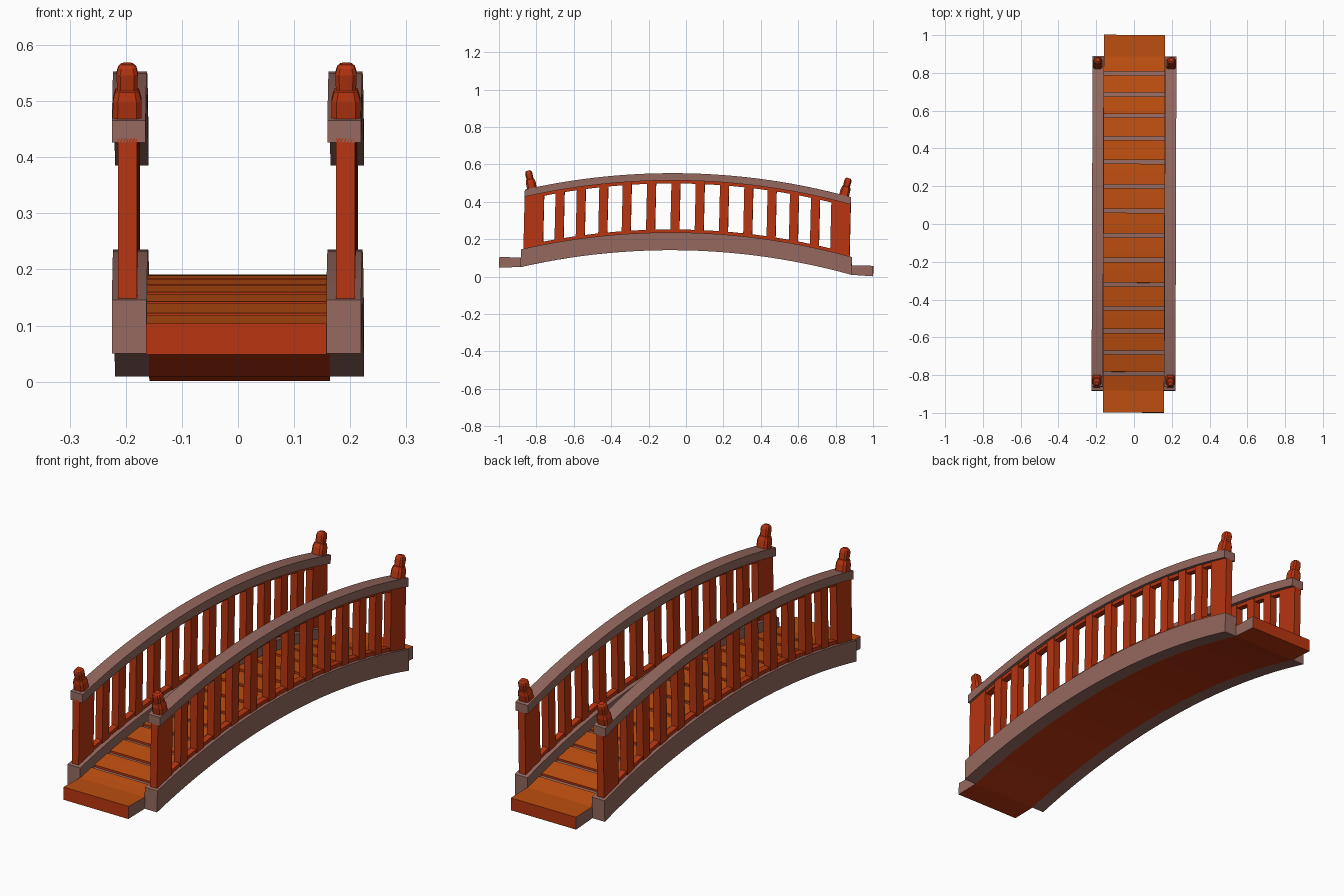
import bpy, bmesh
from math import sqrt, asin
from mathutils import Matrix

if "Cube" in bpy.data.objects:
    bpy.data.objects.remove(bpy.data.objects["Cube"])

R = 3.61                                   # bridge arch radius
TILT = Matrix.Rotation(-0.003, 4, 'Z') @ Matrix.Rotation(-0.0235, 4, 'X')
JOINTS = [0.065, 0.195, 0.325, 0.45, 0.57, 0.683, 0.795]   # plank / baluster spacing
JOINTS = sorted([-y for y in JOINTS] + JOINTS)


def material(name, rgb):
    m = bpy.data.materials.new(name)
    m.diffuse_color = (*rgb, 1)
    m.use_nodes = True
    m.node_tree.nodes["Principled BSDF"].inputs["Base Color"].default_value = m.diffuse_color
    return m


BROWN = material("weathered wood", (0.30, 0.14, 0.115))
RED = material("red paint", (0.48, 0.035, 0.005))
ORANGE = material("orange planks", (0.50, 0.075, 0.005))


def arch(y, crown):
    return crown - (R - sqrt(R * R - y * y))


def steps(a, b, n):
    return [a + (b - a) * i / n for i in range(n + 1)]


def finish(name, bm, mats):
    bmesh.ops.recalc_face_normals(bm, faces=bm.faces)
    me = bpy.data.meshes.new(name)
    if len(mats) == 3:                     # top, sides, everything else
        for f in bm.faces:
            f.normal_update()
            f.material_index = 0 if f.normal.z > 0.7 else 1 if abs(f.normal.x) > 0.7 else 2
    bm.to_mesh(me)
    bm.free()
    for m in mats:
        me.materials.append(m)
    me.transform(TILT)
    ob = bpy.data.objects.new(name, me)
    bpy.context.collection.objects.link(ob)
    return ob


def strip(bm, x0, x1, ys, low, high):
    """Solid running along y between two height functions."""
    rings = []
    for y in ys:
        rings.append([bm.verts.new(p) for p in
                      ((x0, y, low(y)), (x1, y, low(y)), (x1, y, high(y)), (x0, y, high(y)))])
    for a, b in zip(rings, rings[1:]):
        for i in range(4):
            j = (i + 1) % 4
            bm.faces.new((a[i], a[j], b[j], b[i]))
    bm.faces.new(rings[0])
    bm.faces.new(rings[-1])


def curved(name, side, x0, x1, y_end, bottom, top, mat):
    bm = bmesh.new()
    strip(bm, side * x0, side * x1, steps(-y_end, y_end, 28),
          lambda y: arch(y, bottom), lambda y: arch(y, top))
    return finish(name, bm, [mat])


# deck base with flat landings at both ends
W = 0.161
bm = bmesh.new()
ys = [-1] + steps(-0.885, 0.885, 28) + [1]
strip(bm, -W, W, ys,
      lambda y: 0.025 if abs(y) > 0.886 else max(0.025, arch(y, 0.14)),
      lambda y: 0.08 if abs(y) > 0.88 else arch(y, 0.181))
finish("deck_base", bm, [BROWN, BROWN, RED])

# landings and planks, separated by narrow grooves
bm = bmesh.new()
for s in (-1, 1):
    strip(bm, -W, W, [s, s * 0.885, s * 0.845, s * 0.805], lambda y: 0.06,
          lambda y: 0.081 if abs(y) > 0.88 else arch(y, 0.19))
for a, b in zip(JOINTS, JOINTS[1:]):
    strip(bm, -W, W, steps(a + 0.01, b - 0.01, 3),
          lambda y: arch(y, 0.17), lambda y: arch(y, 0.19))
finish("deck_planks", bm, [ORANGE, BROWN, RED])

for side, tag in ((-1, "left"), (1, "right")):
    # side beam, handrail and the thin rails holding the balusters
    curved(tag + "_side_beam", side, 0.16, 0.222, 0.885, 0.14, 0.235, BROWN)
    curved(tag + "_handrail", side, 0.162, 0.222, 0.872, 0.513, 0.552, BROWN)
    curved(tag + "_upper_rail", side, 0.180, 0.207, 0.865, 0.497, 0.515, RED)
    curved(tag + "_lower_rail", side, 0.180, 0.207, 0.865, 0.230, 0.251, RED)

    # balusters and wider end posts
    bm = bmesh.new()
    for y, half in [(y, 0.024) for y in JOINTS[1:-1]] + [(-0.82, 0.052), (0.82, 0.052)]:
        strip(bm, side * 0.177, side * 0.211, [y - half, y + half],
              lambda y: arch(y, 0.225), lambda y: arch(y, 0.52))
    finish(tag + "_balusters", bm, [RED])

    # finials: tapered block with a chamfered cap, leaning with the rail
    for end, where in ((-1, "front"), (1, "back")):
        bm = bmesh.new()
        prev = None
        for h, z in ((0.026, -0.01), (0.0255, 0.03), (0.021, 0.047), (0.018, 0.049),
                     (0.019, 0.078), (0.016, 0.089), (0.010, 0.095)):
            c = h * 0.65
            ring = [bm.verts.new((x, y, z)) for x, y in
                    ((h, -c), (h, c), (c, h), (-c, h), (-h, c), (-h, -c), (-c, -h), (c, -h))]
            if prev:
                for i in range(8):
                    j = (i + 1) % 8
                    bm.faces.new((prev[i], prev[j], ring[j], ring[i]))
            else:
                bm.faces.new(ring)
            prev = ring
        bm.faces.new(prev)
        y = end * 0.835
        bm.transform(Matrix.Translation((side * 0.195, y, arch(y, 0.552)))
                     @ Matrix.Rotation(-asin(y / R), 4, 'X'))
        finish(f"{tag}_{where}_finial", bm, [RED])
